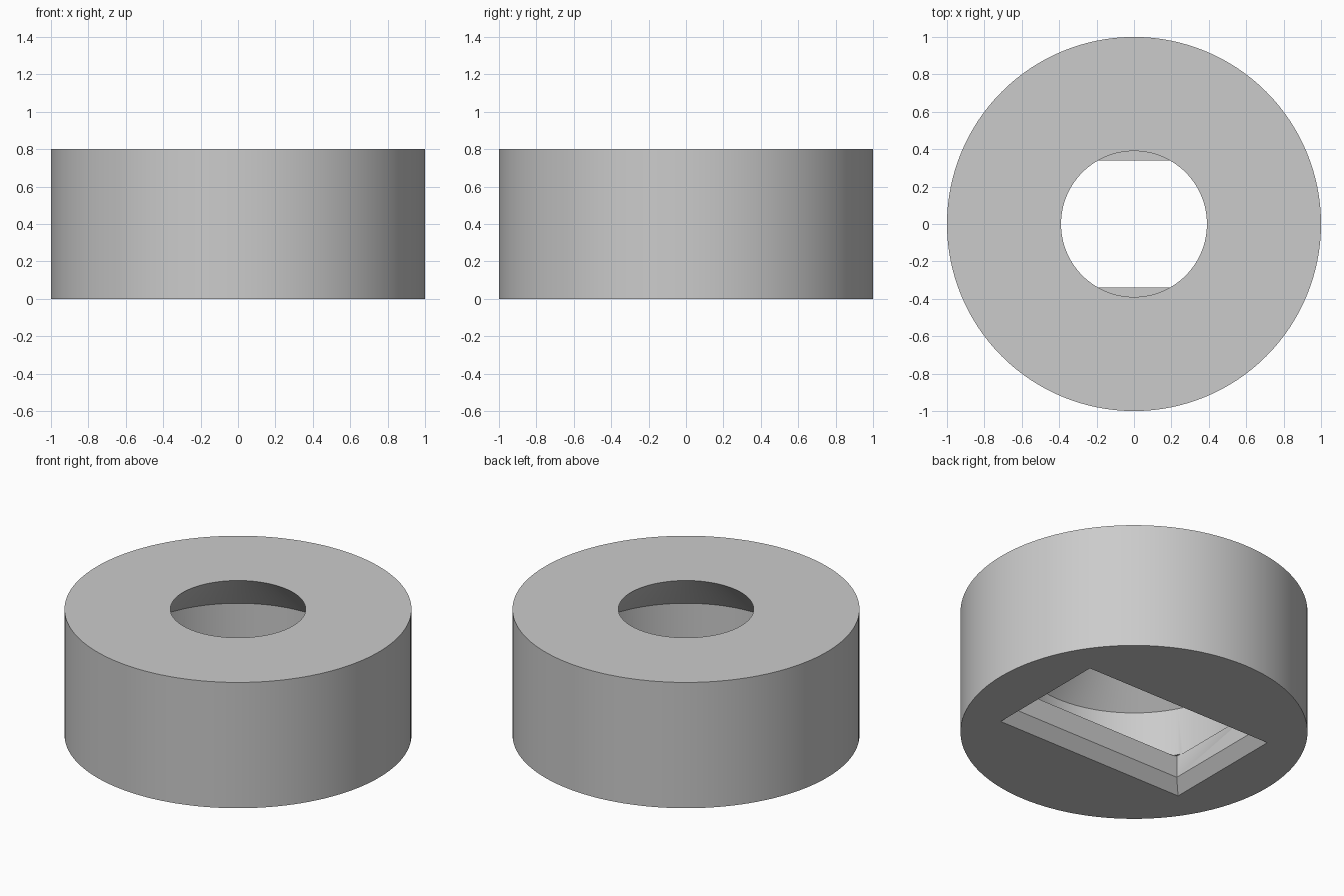
import bpy, bmesh, math

cube = bpy.data.objects.get("Cube")
if cube:
    bpy.data.objects.remove(cube, do_unlink=True)

SEGMENTS = 128

grey = bpy.data.materials.new("plain_grey")
grey.use_nodes = True
colour = (0.6, 0.6, 0.6, 1)
grey.diffuse_color = colour
grey.node_tree.nodes["Principled BSDF"].inputs["Base Color"].default_value = colour


def loft(name, rings):
    """Closed solid through a stack of matching rings, with flat caps."""
    bm = bmesh.new()
    loops = [[bm.verts.new(p) for p in ring] for ring in rings]
    n = len(loops[0])
    for low, high in zip(loops, loops[1:]):
        for i in range(n):
            j = (i + 1) % n
            bm.faces.new((low[i], low[j], high[j], high[i]))
    bm.faces.new(loops[0][::-1])
    bm.faces.new(loops[-1])
    bmesh.ops.recalc_face_normals(bm, faces=bm.faces)
    mesh = bpy.data.meshes.new(name)
    bm.to_mesh(mesh)
    bm.free()
    mesh.materials.append(grey)
    obj = bpy.data.objects.new(name, mesh)
    bpy.context.collection.objects.link(obj)
    return obj


def circle(radius, z):
    steps = (math.tau * i / SEGMENTS for i in range(SEGMENTS))
    return [(radius * math.cos(a), radius * math.sin(a), z) for a in steps]


def rectangle(x, y, z):
    return [(-x, -y, z), (x, -y, z), (x, y, z), (-x, y, z)]


# Round outer body
body = loft("round_body", [circle(1, 0), circle(1, 0.8)])

# Round chamber with a conical roof that narrows to the top hole
# (the cone carries on a little past the top face for a clean cut)
chamber = loft("chamber_cutter", [circle(0.68, 0.21), circle(0.68, 0.52),
                                  circle(0.39, 0.8), circle(0.39, 0.9)])

# Rectangular slot through the floor, chamfered at the bottom
slot = loft("slot_cutter", [rectangle(0.667, 0.4, -0.05), rectangle(0.667, 0.4, 0),
                            rectangle(0.607, 0.34, 0.075), rectangle(0.607, 0.34, 0.215)])

bpy.ops.object.select_all(action="DESELECT")
bpy.context.view_layer.objects.active = body
body.select_set(True)
for cutter in (chamber, slot):
    cut = body.modifiers.new(cutter.name, "BOOLEAN")
    cut.operation = "DIFFERENCE"
    cut.solver = "EXACT"
    cut.object = cutter
    bpy.ops.object.modifier_apply(modifier=cut.name)
    bpy.data.objects.remove(cutter, do_unlink=True)

bpy.ops.object.shade_smooth_by_angle(angle=math.radians(30))
